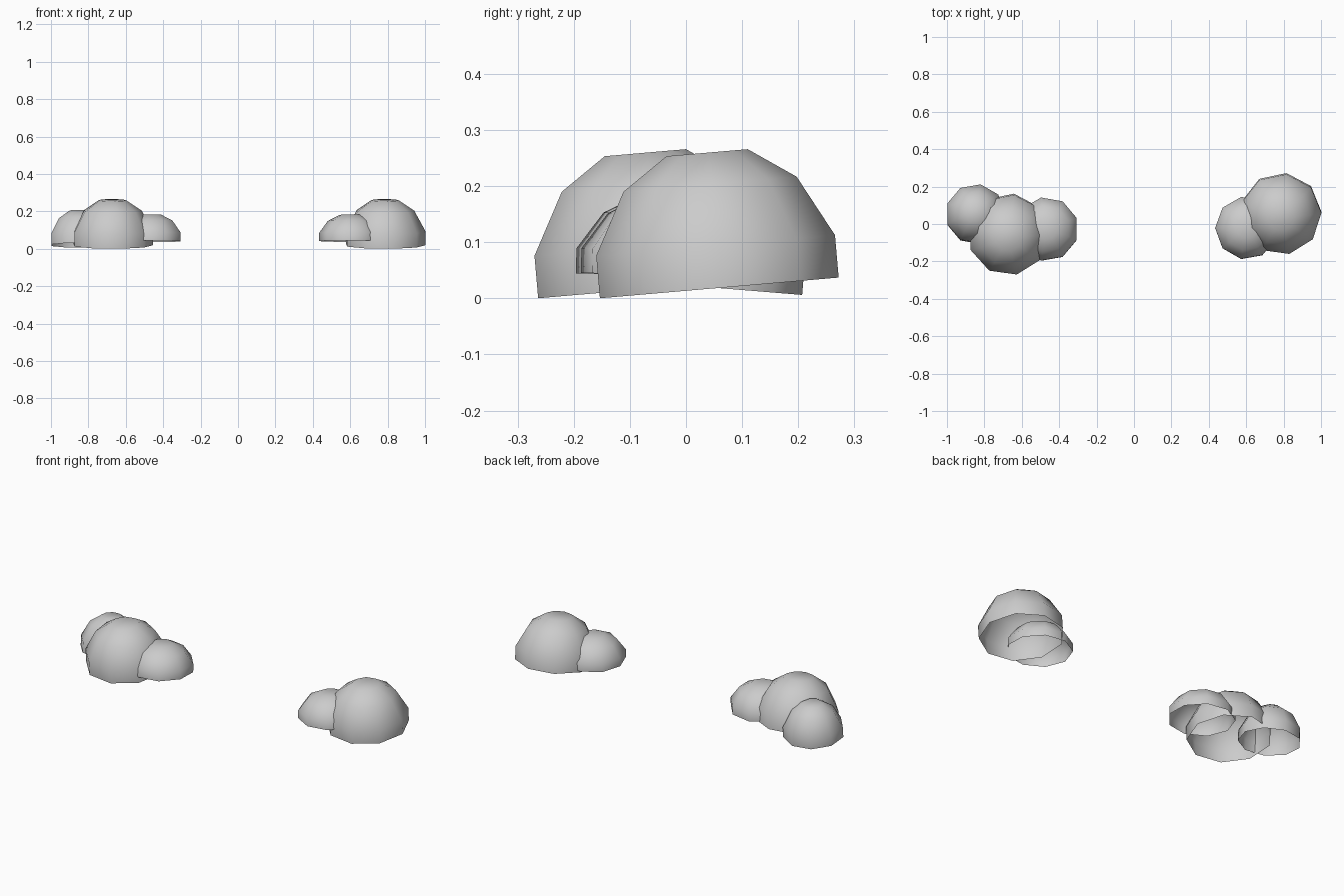
import bpy, bmesh
from math import radians, cos, sin, pi
from mathutils import Matrix

if "Cube" in bpy.data.objects:
    bpy.data.objects.remove(bpy.data.objects["Cube"])

SIDES = 9
# dome profile: (radius, height) for a unit-radius shrub, open at the bottom
PROFILE = [(1.0, 0.0), (1.0, 0.35), (0.725, 0.855), (0.34, 1.115)]


def shrub(name, centre, radius, height_scale, tilt, phase):
    """Open nine-sided dome with a flat cap, leaning about the x axis."""
    bm = bmesh.new()
    rings = []
    for r, h in PROFILE:
        rings.append([bm.verts.new((r * radius * cos(phase + 2 * pi * i / SIDES),
                                    r * radius * sin(phase + 2 * pi * i / SIDES),
                                    h * radius * height_scale))
                      for i in range(SIDES)])
    for low, high in zip(rings, rings[1:]):
        for i in range(SIDES):
            j = (i + 1) % SIDES
            bm.faces.new((low[i], low[j], high[j], high[i]))
    bm.faces.new(rings[-1])
    for f in bm.faces:
        f.smooth = True
    bm.transform(Matrix.Translation(centre) @ Matrix.Rotation(radians(tilt), 4, 'X'))
    mesh = bpy.data.meshes.new(name)
    bm.to_mesh(mesh)
    bm.free()
    obj = bpy.data.objects.new(name, mesh)
    bpy.context.collection.objects.link(obj)


A, B = radians(2), radians(0)
# left cluster
shrub("left_large_bush", (-0.672, -0.052, 0.0185), 0.217, 1.0, 4.95, A)
shrub("left_back_bush", (-0.848, 0.050, 0.019), 0.160, 1.04, -4.7, B)
shrub("left_front_bush", (-0.467, -0.028, 0.040), 0.171, 0.75, -1.5, B + pi)
# right cluster
shrub("right_large_bush", (0.785, 0.058, 0.0185), 0.217, 1.0, 4.95, A)
shrub("right_small_bush", (0.602, -0.022, 0.041), 0.168, 0.75, -1.5, B + pi)
